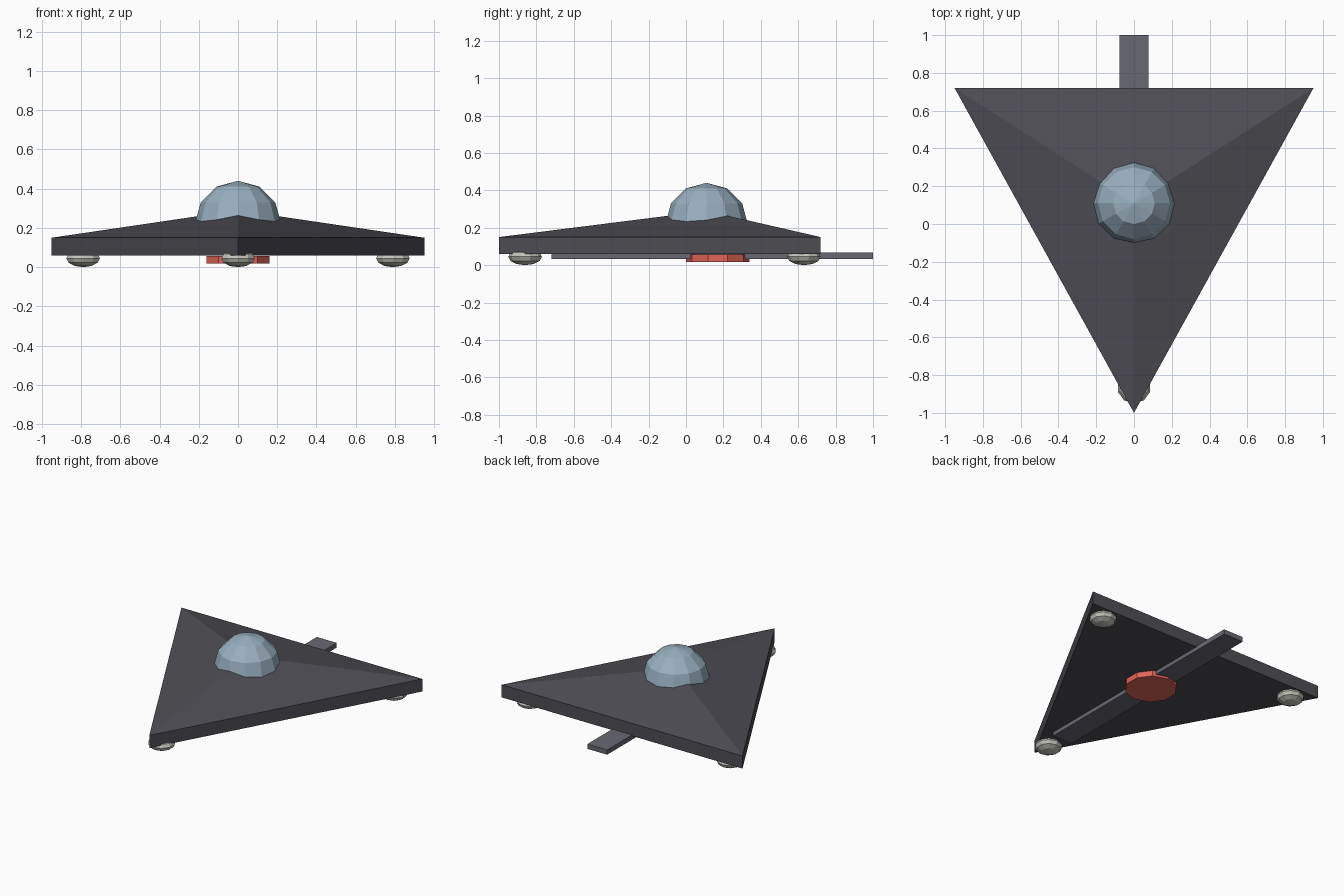
import bpy, bmesh
from mathutils import Matrix

if "Cube" in bpy.data.objects:
    bpy.data.objects.remove(bpy.data.objects["Cube"])


def material(name, r, g, b):
    m = bpy.data.materials.new(name)
    m.diffuse_color = (r, g, b, 1)
    m.use_nodes = True
    m.node_tree.nodes["Principled BSDF"].inputs["Base Color"].default_value = m.diffuse_color
    return m


def add(name, bm, mat, loc=(0, 0, 0)):
    bmesh.ops.recalc_face_normals(bm, faces=bm.faces)
    me = bpy.data.meshes.new(name)
    bm.to_mesh(me)
    bm.free()
    me.materials.append(mat)
    ob = bpy.data.objects.new(name, me)
    ob.location = loc
    bpy.context.collection.objects.link(ob)
    return ob


hull_mat = material("dark_hull", 0.075, 0.075, 0.09)
dome_mat = material("blue_glass", 0.32, 0.43, 0.52)
bar_mat = material("grey_bar", 0.14, 0.14, 0.17)
foot_mat = material("pale_metal", 0.55, 0.55, 0.5)
red_mat = material("red_light", 0.75, 0.13, 0.1)

# Triangular hull: upright rim with a shallow pyramid on top
bm = bmesh.new()
outline = [(-0.95, 0.72), (0, -1), (0.95, 0.72)]
low = [bm.verts.new((x, y, 0.06)) for x, y in outline]
rim = [bm.verts.new((x, y, 0.15)) for x, y in outline]
apex = bm.verts.new((0, 0.11, 0.29))
bm.faces.new(low)
for i in range(3):
    j = (i + 1) % 3
    bm.faces.new((low[i], low[j], rim[j], rim[i]))
    bm.faces.new((rim[i], rim[j], apex))
add("hull", bm, hull_mat)

# Canopy: upper half of a faceted sphere
bm = bmesh.new()
bmesh.ops.create_uvsphere(bm, u_segments=12, v_segments=6, radius=0.22)
bmesh.ops.delete(bm, geom=[v for v in bm.verts if v.co.z < -0.01], context='VERTS')
bmesh.ops.holes_fill(bm, edges=[e for e in bm.edges if e.is_boundary], sides=0)
add("canopy_dome", bm, dome_mat, (0, 0.11, 0.22))

# Long bar under the hull, sticking out at the back
bm = bmesh.new()
bmesh.ops.create_cube(bm, size=1, matrix=Matrix.Diagonal((0.156, 1.72, 0.034, 1)))
add("keel_bar", bm, bar_mat, (0, 0.14, 0.05))

# Red belly disc
bm = bmesh.new()
bmesh.ops.create_cone(bm, cap_ends=True, segments=10, radius1=0.17, radius2=0.17, depth=0.04)
add("belly_light", bm, red_mat, (0, 0.17, 0.038))

# Flattened round feet under the three corners
for name, x, y in (("foot_left", -0.79, 0.63), ("foot_right", 0.79, 0.63), ("foot_front", 0, -0.86)):
    bm = bmesh.new()
    bmesh.ops.create_uvsphere(bm, u_segments=10, v_segments=6, radius=0.09,
                              matrix=Matrix.Diagonal((1, 1, 0.5, 1)))
    add(name, bm, foot_mat, (x, y, 0.045))
